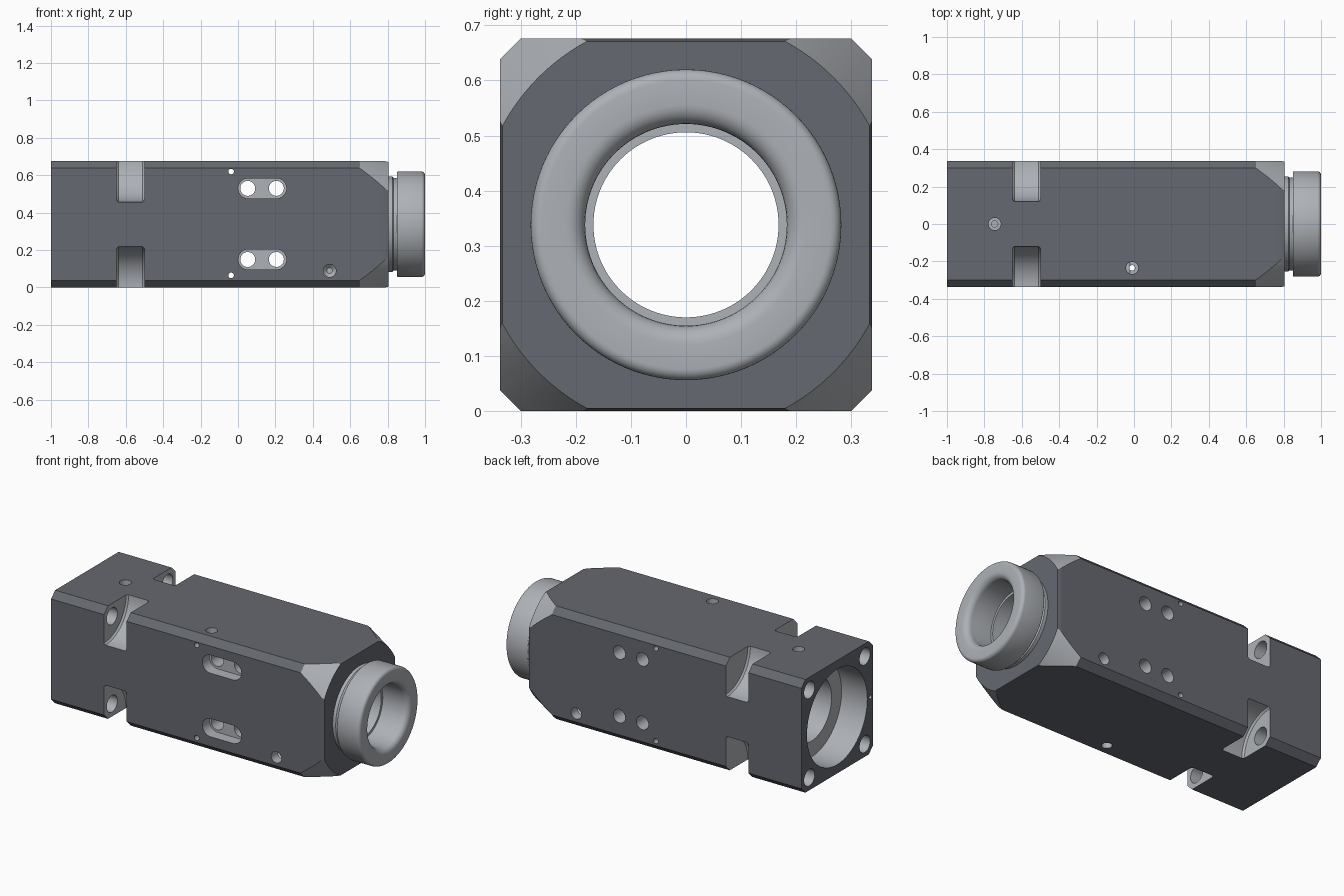
import bpy, bmesh, math

if "Cube" in bpy.data.objects:
    bpy.data.objects.remove(bpy.data.objects["Cube"])

H, C, MID = 0.338, 0.038, 0.338   # half width, edge chamfer, axis height


def material(name, rgb):
    m = bpy.data.materials.new(name)
    m.diffuse_color = (*rgb, 1)
    m.use_nodes = True
    m.node_tree.nodes["Principled BSDF"].inputs["Base Color"].default_value = m.diffuse_color
    return m


DARK = material("dark_steel", (0.13, 0.138, 0.16))
LIGHT = material("machined_steel", (0.42, 0.44, 0.47))


def loft(name, rings, axis=0, wrap=False, mat=LIGHT):
    """Skin rings (t, [(u, v)...]) along an axis; wrap joins last ring to first."""
    bm = bmesh.new()
    loops = []
    for t, pts in rings:
        loop = []
        for u, v in pts:
            p = [0, 0, 0]
            p[axis], p[(axis + 1) % 3], p[(axis + 2) % 3] = t, u, v
            loop.append(bm.verts.new(p))
        loops.append(loop)
    n = len(loops[0])
    for a, b in zip(loops, loops[1:] + (loops[:1] if wrap else [])):
        for i in range(n):
            j = (i + 1) % n
            bm.faces.new((a[i], a[j], b[j], b[i]))
    if not wrap:
        bm.faces.new(loops[0])
        bm.faces.new(loops[-1])
    bmesh.ops.recalc_face_normals(bm, faces=bm.faces)
    me = bpy.data.meshes.new(name)
    bm.to_mesh(me)
    bm.free()
    me.materials.append(mat)
    ob = bpy.data.objects.new(name, me)
    bpy.context.collection.objects.link(ob)
    return ob


def lathe(name, profile, axis=0, centre=(0, MID), steps=96, wrap=False):
    u, v = centre
    ang = [2 * math.pi * i / steps for i in range(steps)]
    rings = [(t, [(u + r * math.cos(a), v + r * math.sin(a)) for a in ang])
             for t, r in profile]
    return loft(name, rings, axis, wrap)


def octagon(h):
    k = H - C
    return [(a, MID + b) for a, b in ((h, -k), (h, k), (k, h), (-k, h),
                                      (-h, k), (-h, -k), (-k, -h), (k, -h))]


def cut(target, cutter, op='DIFFERENCE'):
    cutter.hide_render = True
    m = target.modifiers.new("cut", 'BOOLEAN')
    m.operation, m.solver, m.object = op, 'EXACT', cutter
    m.material_mode = 'TRANSFER'
    bpy.context.view_layer.objects.active = target
    bpy.ops.object.modifier_apply(modifier=m.name)
    bpy.data.objects.remove(cutter)


def drill(axis, centre, profile, steps=32):
    cut(body, lathe("drill", profile, axis, centre, steps))


# Square body with chamfered long edges and a small bevel at the nose end
body = loft("body", [(-1, octagon(H)), (0.785, octagon(H)), (0.805, octagon(H - 0.005))],
            mat=DARK)

# Turned cone on the corners of the nose end
cut(body, lathe("turning", [(-1.1, 0.6), (0.338, 0.6), (0.9, 0.3335)], steps=128), 'INTERSECT')

# Main bore with rear pocket
cut(body, lathe("bore", [(-1.1, 0.285), (-0.83, 0.285), (-0.83, 0.19), (-0.7, 0.19),
                         (-0.7, 0.168), (0.9, 0.168)]))

# Corner wrench pockets with curved floors, and bolt holes to the rear face
for sy in (-1, 1):
    for sz in (-1, 1):
        drill(0, (sy * H, MID + sz * H),
              [(-0.65, 0.208), (-0.64, 0.218), (-0.51, 0.218), (-0.5, 0.208)], 64)
        drill(0, (sy * 0.262, MID + sz * 0.262), [(-1.1, 0.05), (-0.6, 0.05)])

# Oblong recesses in the front with through holes
for z in (0.15, 0.53):
    pts = []
    for i in range(34):
        a = math.pi * (i if i < 17 else i - 1) / 16
        pts.append((z + 0.054 * math.cos(a), (0.205 if i < 17 else 0.055) + 0.054 * math.sin(a)))
    cut(body, loft("recess", [(-0.4, pts), (-0.27, pts)], 1))
    for x in (0.052, 0.205):
        drill(1, (z, x), [(-0.3, 0.04), (0.4, 0.04)])
for z in (0.065, 0.62):
    drill(1, (z, -0.037), [(-0.4, 0.015), (0.4, 0.015)], 20)

# Side ports, both sides
for s in (-1, 1):
    drill(1, (0.09, 0.49), [(s * 0.4, 0.034), (s * 0.28, 0.034), (s * 0.26, 0.015)])

# Top ports, one of them passing through to the underside
drill(2, (-0.745, 0), [(0.7, 0.033), (0.64, 0.033), (0.64, 0.017), (0.56, 0.017)])
drill(2, (-0.01, -0.235), [(0.7, 0.033), (0.62, 0.033), (0.62, 0.015),
                           (0.04, 0.015), (0.04, 0.028), (-0.1, 0.028)])

# Small pin hole in the rear face
drill(0, (-0.315, MID), [(-1.1, 0.012), (-0.93, 0.012)], 20)

# Nose ring with neck groove, rounded outer lip and rounded mouth
def arc(cx, cr, rad, a0, a1, n=6):
    return [(cx + rad * math.cos(math.radians(a0 + (a1 - a0) * i / n)),
             cr + rad * math.sin(math.radians(a0 + (a1 - a0) * i / n))) for i in range(n + 1)]


profile = [(0.8, 0.168), (0.8, 0.255), (0.825, 0.255), (0.832, 0.248), (0.85, 0.248)]
profile += arc(0.856, 0.276, 0.006, 180, 90, 3)
profile += arc(0.98, 0.262, 0.02, 90, 0)
profile += arc(0.965, 0.218, 0.035, 0, -90)
profile += [(0.83, 0.183), (0.83, 0.168)]
nose = lathe("nose_ring", profile, wrap=True)

for ob in (body, nose):
    bpy.ops.object.select_all(action='DESELECT')
    ob.select_set(True)
    bpy.context.view_layer.objects.active = ob
    bpy.ops.object.shade_smooth_by_angle(angle=math.radians(25))
